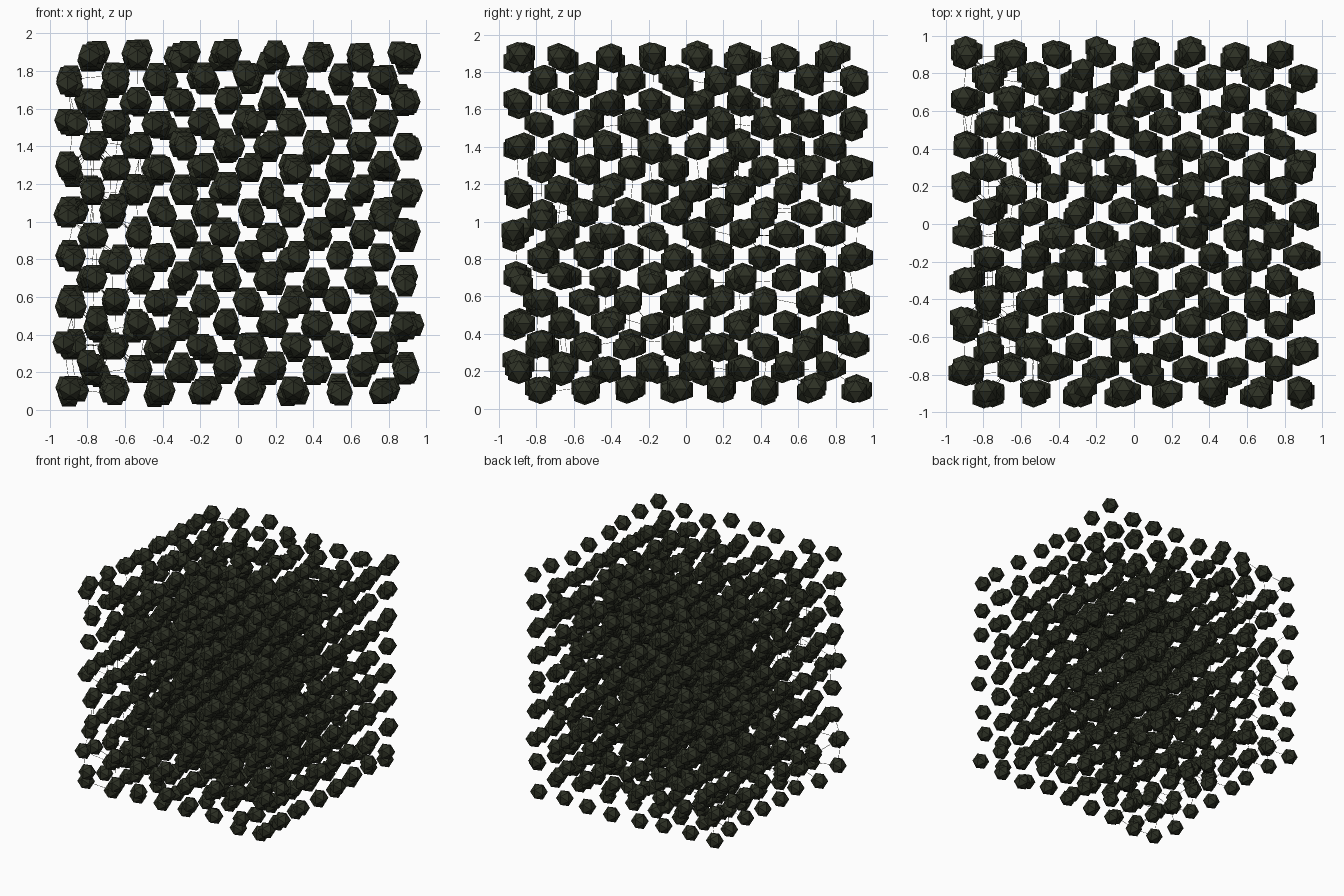
import bpy, bmesh, random
from mathutils import Vector

if "Cube" in bpy.data.objects:
    bpy.data.objects.remove(bpy.data.objects["Cube"])

random.seed(11)
PHI = (1 + 5 ** 0.5) / 2
N = 8                      # cells per side
S = 0.0365                 # icosahedron half edge
PITCH = Vector((0.2375, -0.2395, 0.2365))
START = Vector((-0.89, 0.90, 0.101))

mat = bpy.data.materials.new("dark_olive")
mat.diffuse_color = (0.026, 0.03, 0.018, 1)
mat.use_nodes = True
mat.node_tree.nodes["Principled BSDF"].inputs["Base Color"].default_value = mat.diffuse_color


def finish(bm, name):
    me = bpy.data.meshes.new(name)
    bm.to_mesh(me)
    bm.free()
    me.materials.append(mat)
    ob = bpy.data.objects.new(name, me)
    bpy.context.collection.objects.link(ob)


# one icosahedron, as vertices and faces to stamp
ico = bmesh.new()
for a in (-S, S):
    for b in (-S * PHI, S * PHI):
        for co in ((a, 0, b), (b, a, 0), (0, b, a)):
            ico.verts.new(co)
bmesh.ops.convex_hull(ico, input=ico.verts[:])
bmesh.ops.recalc_face_normals(ico, faces=ico.faces[:])
ico.verts.index_update()
ico_verts = [v.co.copy() for v in ico.verts]
ico_faces = [[v.index for v in f.verts] for f in ico.faces]
ico.free()


def wobble():
    return max(-0.04, min(0.04, random.gauss(0, 0.017)))


# body-centred lattice: corner atoms and centre atoms
atoms = []
for name, shift in (("corner_atoms", 0.0), ("centre_atoms", 0.5)):
    bm = bmesh.new()
    for i in range(N):
        for j in range(N):
            for k in range(N):
                c = START + Vector([(n + shift) * p + wobble()
                                    for n, p in zip((i, j, k), PITCH)])
                atoms.append(c)
                vs = [bm.verts.new(c + v) for v in ico_verts]
                for f in ico_faces:
                    bm.faces.new([vs[n] for n in f])
    finish(bm, name)

# thin bonds between neighbours on the left side, denser towards the bottom
bm = bmesh.new()
left = [c for c in atoms if c.x < -0.45]
for m, a in enumerate(left):
    for b in left[m + 1:]:
        d = b - a
        if d.length < 0.25 and random.random() < 0.33 - 0.12 * a.z:
            u = d.orthogonal().normalized() * 0.0015
            w = d.normalized().cross(u)
            ring = [u, w, -u, -w]
            lo = [bm.verts.new(a + r) for r in ring]
            hi = [bm.verts.new(b + r) for r in ring]
            for n in range(4):
                q = (n + 1) % 4
                bm.faces.new((lo[n], lo[q], hi[q], hi[n]))
finish(bm, "bonds")
